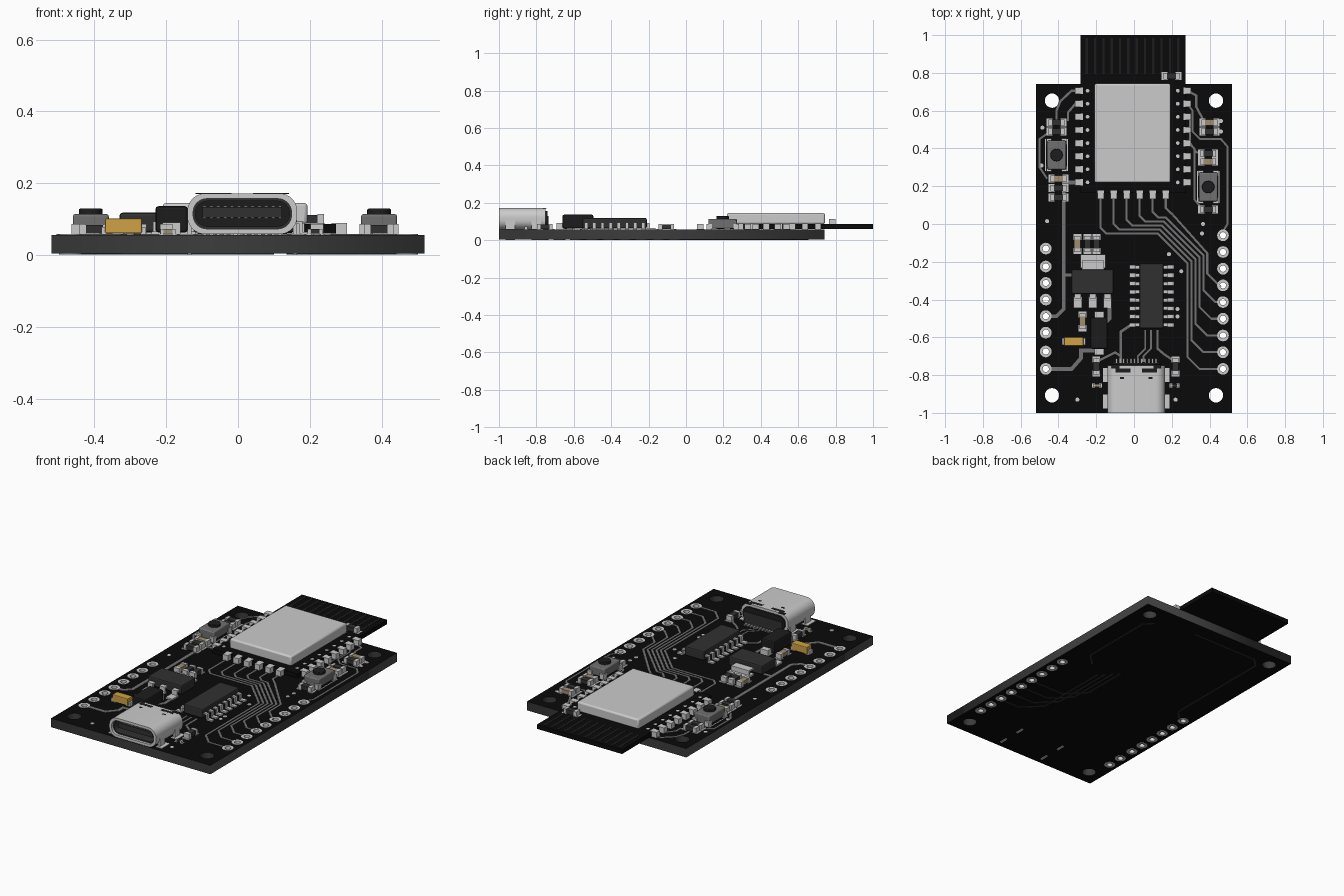
import bpy, bmesh, math
from mathutils import Vector, Matrix

if "Cube" in bpy.data.objects:
    bpy.data.objects.remove(bpy.data.objects["Cube"])

TOP, BOT = 0.056, 0.004          # board faces
COLORS = {"mask": .003, "edge": .045, "black": .012, "chip": .03, "trace": .17, "metal": .6,
          "steel": .42, "cap": .16, "gold": (.62, .36, .06), "tan": (.35, .27, .17)}


def mat(key):
    m = bpy.data.materials.get(key)
    if not m:
        m = bpy.data.materials.new(key)
        c = COLORS[key]
        m.diffuse_color = (*c, 1) if isinstance(c, tuple) else (c, c, c, 1)
        m.use_nodes = True
        m.node_tree.nodes["Principled BSDF"].inputs["Base Color"].default_value = m.diffuse_color
    return m


def add_object(name, mesh, *keys):
    ob = bpy.data.objects.new(name, mesh)
    bpy.context.collection.objects.link(ob)
    mesh.materials.clear()
    for k in keys:
        mesh.materials.append(mat(k))
    return ob


def smooth(ob, angle=35):
    bpy.ops.object.select_all(action='DESELECT')
    ob.select_set(True)
    bpy.context.view_layer.objects.active = ob
    bpy.ops.object.shade_smooth_by_angle(angle=math.radians(angle))


class Part:
    """Collects simple shapes into one object."""
    def __init__(self, name, key):
        self.name, self.key, self.bm = name, key, bmesh.new()

    def box(self, x, y, z0, sx, sy, sz):
        m = Matrix.Translation((x, y, z0 + sz / 2)) @ Matrix.Diagonal((sx, sy, sz, 1))
        bmesh.ops.create_cube(self.bm, size=1, matrix=m)

    def disc(self, x, y, z0, r, h, n=20, r2=None):
        bmesh.ops.create_cone(self.bm, cap_ends=True, segments=n, radius1=r, radius2=r2 or r,
                              depth=h, matrix=Matrix.Translation((x, y, z0 + h / 2)))

    def ribbon(self, pts, w, z0, h=.002):
        p = [Vector(q) for q in pts]
        d = [(b - a).normalized() for a, b in zip(p, p[1:])]
        rows = []
        for i, q in enumerate(p):
            a, b = d[max(i - 1, 0)], d[min(i, len(d) - 1)]
            t = (a + b).normalized()
            off = Vector((-t.y, t.x)) * (w / 2 / max(t.dot(a), .4))
            rows.append([self.bm.verts.new((*(q + s * off), z)) for s, z in
                         ((1, z0), (-1, z0), (-1, z0 + h), (1, z0 + h))])
        for r, s in zip(rows, rows[1:]):
            for k in range(4):
                self.bm.faces.new((r[k], r[k - 1], s[k - 1], s[k]))
        self.bm.faces.new(rows[0])
        self.bm.faces.new(rows[-1][::-1])

    def done(self, bevel=0, angle=None):
        bmesh.ops.recalc_face_normals(self.bm, faces=self.bm.faces)
        me = bpy.data.meshes.new(self.name)
        self.bm.to_mesh(me)
        ob = add_object(self.name, me, self.key)
        if bevel:
            b = ob.modifiers.new("bevel", 'BEVEL')
            b.width, b.segments = bevel, 2
        if angle:
            smooth(ob, angle)
        return ob


def plate(name, loops, depth, *keys):
    """Filled outline with holes, extruded along its own z."""
    cu = bpy.data.curves.new(name, 'CURVE')
    cu.dimensions, cu.fill_mode, cu.extrude = '2D', 'BOTH', depth / 2
    for loop in loops:
        s = cu.splines.new('POLY')
        s.points.add(len(loop) - 1)
        for pt, c in zip(s.points, loop):
            pt.co = (*c, 0, 1)
        s.use_cyclic_u = True
    tmp = bpy.data.objects.new("tmp", cu)
    me = bpy.data.meshes.new_from_object(tmp)
    bpy.data.objects.remove(tmp)
    return add_object(name, me, *keys)


def circle(x, y, r, n=20):
    return [(x + r * math.cos(2 * math.pi * i / n), y + r * math.sin(2 * math.pi * i / n)) for i in range(n)]


def rounded(w, h, r, n=8):
    return [(sx * (w / 2 - r) + r * math.cos(a0 + i * math.pi / 2 / n),
             sy * (h / 2 - r) + r * math.sin(a0 + i * math.pi / 2 / n))
            for sx, sy, a0 in ((1, 1, 0), (-1, 1, math.pi / 2), (-1, -1, math.pi), (1, -1, 1.5 * math.pi))
            for i in range(n + 1)]


# Board with mounting holes and header holes
mounts = [(sx * .434, y) for sx in (-1, 1) for y in (.653, -.907)]
pins = [(-.467, y) for y in (-.13, -.225, -.312, -.4, -.488, -.575, -.675, -.767)]
pins += [(.471, -.767 + .0884 * i) for i in range(9)]
board = plate("circuit_board", [[(-.52, -1), (.52, -1), (.52, .74), (-.52, .74)]]
              + [circle(x, y, .038, 28) for x, y in mounts] + [circle(x, y, .017) for x, y in pins],
              TOP - BOT, "mask", "edge")
board.location.z = (TOP + BOT) / 2
for f in board.data.polygons:
    f.material_index = 0 if abs(f.normal.z) > .5 else 1
for i, (x, y) in enumerate(pins):
    ring = plate(f"header_pad_{i}", [circle(x, y, .031), circle(x, y, .0165)], TOP - BOT + .004, "metal")
    ring.location.z = (TOP + BOT) / 2

# Copper traces on top
tr = Part("top_traces", "trace")
for i in range(6):
    x, h, s, v, p = -.177 + .069 * i, -.05 + .021 * i, .125 + .0106 * i, .283 + .021 * i, -.767 + .0884 * i
    tr.ribbon([(x, .15), (x, h + .03), (x + .03, h), (max(s, x + .032), h), (v, h - v + s),
               (v, p + .063), (v + .063, p), (.445, p)], .011, TOP)
for pts, w in (
        ([(-.29, .706), (-.33, .706), (-.39, .65), (-.41, .6), (-.41, .545)], .012),
        ([(-.29, .637), (-.31, .637), (-.35, .59), (-.35, .545)], .012),
        ([(-.45, .485), (-.5, .45), (-.5, .3), (-.46, .24)], .01),
        ([(-.29, .22), (-.372, .22), (-.372, -.45), (-.41, -.488), (-.44, -.488)], .02),
        ([(-.44, -.767), (-.33, -.767), (-.28, -.71), (-.28, -.67), (-.2, -.67)], .02),
        ([(-.29, -.27), (-.372, -.27)], .018),
        ([(-.13, -.43), (-.13, -.5), (-.16, -.53)], .02),
        ([(.283, .706), (.33, .68), (.33, .62), (.37, .545)], .012),
        ([(.283, .637), (.31, .6), (.31, .49), (.35, .45), (.46, .45), (.495, .41), (.495, 0), (.471, -.04)], .01),
        ([(.283, .567), (.297, .55), (.297, .43), (.33, .38), (.36, .37)], .01),
        ([(.283, .43), (.32, .4), (.32, .13), (.36, .08)], .01),
        ([(-.07, -.74), (-.07, -.57), (-.01, -.53)], .014),
        ([(.05, -.73), (.05, -.7), (.09, -.66), (.09, -.56)], .009),
        ([(.02, -.73), (.02, -.7), (.06, -.66), (.06, -.56)], .009),
        ([(.125, -.56), (.125, -.66), (.16, -.69), (.22, -.73)], .012),
        ([(-.2, -.73), (-.1, -.68), (-.07, -.7)], .012)):
    tr.ribbon(pts, w, TOP)
tr.done()

# Traces on the underside
bt = Part("bottom_traces", "chip")
for i in range(4):
    y, v = -.13 - .09 * i, .14 + .03 * i
    bt.ribbon([(.44, y - .2), (v + .1, y - .2), (v, y - .1), (v, .05 - .03 * i)], .01, BOT - .002)
bt.ribbon([(-.44, -.13), (-.38, -.07), (-.38, .6), (-.33, .65), (.1, .65)], .01, BOT - .002)
bt.ribbon([(.35, .6), (.4, .55), (.4, .1), (.33, .03)], .01, BOT - .002)
bt.done()

# Vias and test dots
vias = Part("vias_and_dots", "metal")
for x, y in ((-.3, -.93), (.22, -.93), (-.46, .015), (.365, 0), (-.485, .51), (.46, .545), (.46, .49),
             (.185, -.16), (.25, -.25), (.23, -.45), (.23, -.49), (-.49, .31), (.36, -.05)):
    vias.disc(x, y, TOP, .011, .002, 12)
vias.done()

# Radio module: thin board, shield can, edge pads, antenna strip
mod = Part("module_board", "mask")
mod.box(-.005, .582, .06, .555, .836, .026)
mod.done()
can = Part("module_shield", "metal")
can.box(-.008, .481, .086, .403, .524, .059)
can.done(.009, 40)
pads = Part("module_pads", "metal")
for i in range(8):
    y = .706 - .0694 * i
    for x, xv in ((-.292, -.246), (.282, .232)):
        pads.box(x, y, TOP, .042, .034, .033)
        pads.disc(xv, y, .085, .01, .003, 12)
for i in range(6):
    pads.box(-.177 + .069 * i, .156, TOP, .034, .045, .033)
pads.done()
ant = Part("module_antenna", "black")
for i in range(12):
    ant.box(-.25 + .044 * i, .89, .086, .012, .19, .001)
ant.done()

# Passive parts: x, y, lies along x?, height, body colour
passives = [(-.41, .537, 1, TOP), (-.41, .49, 1, TOP), (-.4, .24, 1, TOP), (-.4, .19, 1, TOP),
            (-.4, .14, 1, TOP), (.4, .537, 1, TOP), (.4, .49, 1, TOP), (.393, .373, 1, TOP),
            (.393, .33, 1, TOP), (.393, .077, 1, TOP), (.198, .783, 1, .084), (-.3, -.105, 0, TOP),
            (-.246, -.105, 0, TOP), (-.198, -.105, 0, TOP), (-.272, -.515, 0, TOP),
            (-.2, -.755, 0, TOP), (.22, -.755, 0, TOP), (-.195, -.855, 1, TOP), (.215, -.855, 1, TOP)]
ends, dark, tan = Part("passive_ends", "metal"), Part("resistor_bodies", "chip"), Part("capacitor_bodies", "tan")
for n, (x, y, along, z) in enumerate(passives):
    k = .5 if n > 16 else 1
    dims = lambda a, b: (a, b) if along else (b, a)
    (tan if n % 3 == 2 else dark).box(x, y, z + .004, *dims(.05 * k, .033 * k), .024 * k)
    for s in (-1, 1):
        dx, dy = dims(.033 * s * k, 0)
        ends.box(x + dx, y + dy, z + .002, *dims(.018 * k, .035 * k), .028 * k)
        dx, dy = dims(.037 * s * k, 0)
        ends.box(x + dx, y + dy, z, *dims(.032 * k, .042 * k), .003)
for p in (ends, dark, tan):
    p.done()

# Push buttons
for name, x, y in (("reset_button", -.41, .365), ("boot_button", .393, .196)):
    b = Part(name + "_base", "cap")
    b.box(x, y, .062, .1, .152, .052)
    b.done(.006, 40)
    k = Part(name + "_knob", "black")
    k.disc(x, y, .11, .033, .019, 28)
    k.done(.003, 40)
    f = Part(name + "_feet", "metal")
    for sx in (-1, 1):
        for sy in (-1, 1):
            f.box(x + sx * .04, y + sy * .072, TOP, .028, .03, .03)
    f.done()
    o = Part(name + "_outline", "metal")
    for s in (-1, 1):
        o.ribbon([(x + s * .058, y - .085), (x + s * .058, y + .085)], .005, TOP, .0015)
    o.done()

# Sixteen-pin chip with gull-wing leads
chip = Part("serial_chip", "chip")
chip.box(.093, -.381, .063, .127, .343, .055)
chip.done(.007)
leads = Part("serial_chip_leads", "metal")
for i in range(8):
    y = -.228 - .0437 * i
    for s in (-1, 1):
        leads.box(.093 + s * .07, y, .086, .026, .018, .008)
        leads.box(.093 + s * .083, y, .06, .008, .018, .034)
        leads.box(.093 + s * .1, y, TOP, .036, .022, .008)
leads.done()

# Voltage regulator with wide tab and three legs
reg = Part("regulator_body", "chip")
reg.box(-.219, -.305, .063, .222, .13, .055)
reg.done(.008)
legs = Part("regulator_legs", "metal")
legs.box(-.217, -.225, .083, .115, .04, .01)
legs.box(-.217, -.2, .06, .115, .012, .033)
legs.box(-.217, -.197, TOP, .132, .07, .009)
for x in (-.298, -.219, -.14):
    legs.box(x, -.377, .083, .035, .025, .01)
    legs.box(x, -.39, .06, .035, .01, .033)
    legs.box(x, -.415, TOP, .044, .06, .009)
legs.done()

# Power diode and gold tantalum capacitor
dio = Part("diode_body", "black")
dio.box(-.185, -.578, .063, .09, .165, .073)
dio.done(.008)
dl = Part("diode_and_tantalum_leads", "metal")
for s in (-1, 1):
    dl.box(-.185, -.578 + s * .09, TOP, .05, .05, .035)
    dl.box(-.319 + s * .046, -.622, TOP, .03, .036, .022)
dl.done()
tant = Part("tantalum_capacitor", "gold")
tant.box(-.319, -.622, .06, .102, .046, .042)
tant.done(.004)

# USB-type connector: shell, inner body, tongue, contacts, legs
CX, CZ = .012, .115
for name, loops, depth, y, key in (
        ("port_shell", [rounded(.306, .114, .05), rounded(.274, .084, .038)], .25, -.875, "metal"),
        ("port_inner_body", [rounded(.274, .084, .038)], .1, -.79, "black"),
        ("port_liner", [rounded(.274, .084, .038), rounded(.262, .07, .033)], .2, -.885, "chip")):
    ob = plate(name, loops, depth, key)
    ob.rotation_euler.x = math.pi / 2
    ob.location = (CX, y, CZ)
    smooth(ob)
tongue = Part("port_tongue", "chip")
tongue.box(CX, -.9, .104, .222, .15, .03)
tongue.box(CX, -.77, .058, .25, .07, .07)
tongue.done()
con = Part("port_contacts", "steel")
for i in range(12):
    x = CX - .105 + .0191 * i
    con.box(x, -.91, .102, .009, .11, .034)
    con.box(x, -.735, TOP, .01, .045, .008)
con.done()
tabs = Part("port_legs", "metal")
for s in (-1, 1):
    for y in (-.94, -.8):
        tabs.box(CX + s * .147, y, 0, .012, .05, .115)
        tabs.box(CX + s * .155, y, TOP, .04, .075, .003)
    tabs.box(CX + s * .075, -.96, .15, .03, .04, .012)
tabs.done()
slots = Part("port_top_slots", "black")
for s in (-1, 1):
    slots.ribbon([(CX + s * .13, -.755), (CX + s * .1, -.755), (CX + s * .1, -.775), (CX + s * .03, -.775)], .02, .17, .0025)
    slots.box(CX + s * .075, -.815, .17, .02, .012, .0025)
slots.done()
